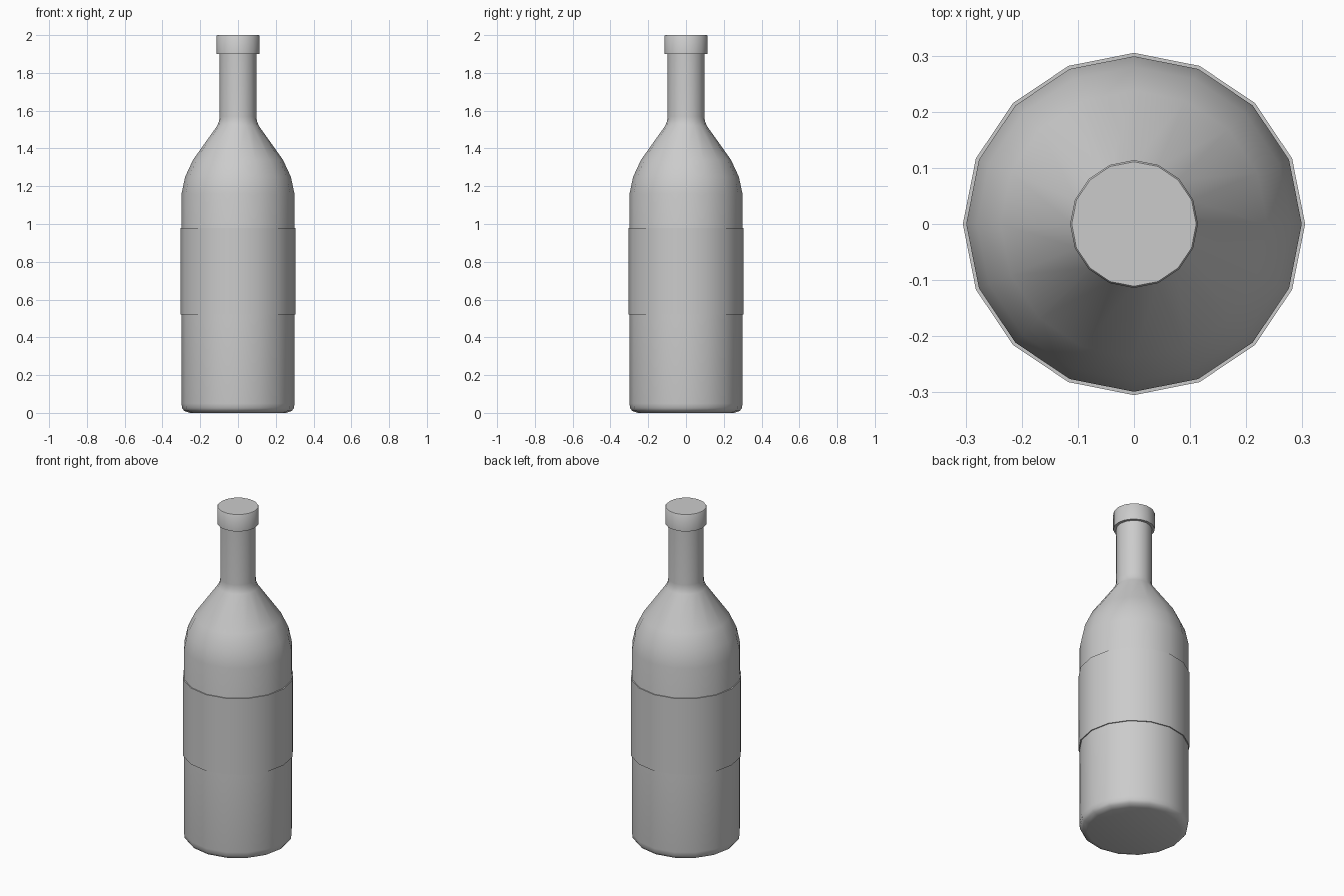
import bpy, bmesh, math

cube = bpy.data.objects.get("Cube")
if cube:
    bpy.data.objects.remove(cube, do_unlink=True)

SIDES = 16

grey = bpy.data.materials.new("light_grey")
grey.use_nodes = True
colour = (0.6, 0.6, 0.6, 1)
grey.diffuse_color = colour
grey.node_tree.nodes["Principled BSDF"].inputs["Base Color"].default_value = colour


def lathe(name, profile, capped=True):
    """Turn a (radius, height) profile, listed bottom to top, about z."""
    bm = bmesh.new()
    rings = []
    for r, z in profile:
        angles = [2 * math.pi * i / SIDES for i in range(SIDES)]
        rings.append([bm.verts.new((r * math.cos(a), r * math.sin(a), z)) for a in angles])
    for low, high in zip(rings, rings[1:]):
        for i in range(SIDES):
            j = (i + 1) % SIDES
            bm.faces.new((low[i], low[j], high[j], high[i]))
    if capped:
        bm.faces.new(rings[0][::-1])
        bm.faces.new(rings[-1])
    mesh = bpy.data.meshes.new(name)
    bm.to_mesh(mesh)
    bm.free()
    mesh.materials.append(grey)
    obj = bpy.data.objects.new(name, mesh)
    bpy.context.collection.objects.link(obj)
    bpy.ops.object.select_all(action='DESELECT')
    obj.select_set(True)
    bpy.context.view_layer.objects.active = obj
    bpy.ops.object.shade_smooth_by_angle(angle=math.radians(40))
    return obj


# Body with rounded base, sloping shoulder and straight neck
lathe("bottle_body", [
    (0.255, 0), (0.285, 0.01), (0.296, 0.025), (0.299, 0.05),
    (0.299, 1.16), (0.28, 1.25), (0.238, 1.34),
    (0.11, 1.52), (0.1, 1.545), (0.098, 1.57), (0.098, 1.91),
])

# Cap with a slightly bevelled rim
lathe("cap", [(0.114, 1.9), (0.114, 1.996), (0.111, 2.0)])

# Label sleeve, slightly proud of the body
lathe("label", [(0.299, 0.52), (0.305, 0.52), (0.305, 0.98), (0.299, 0.98)], capped=False)
